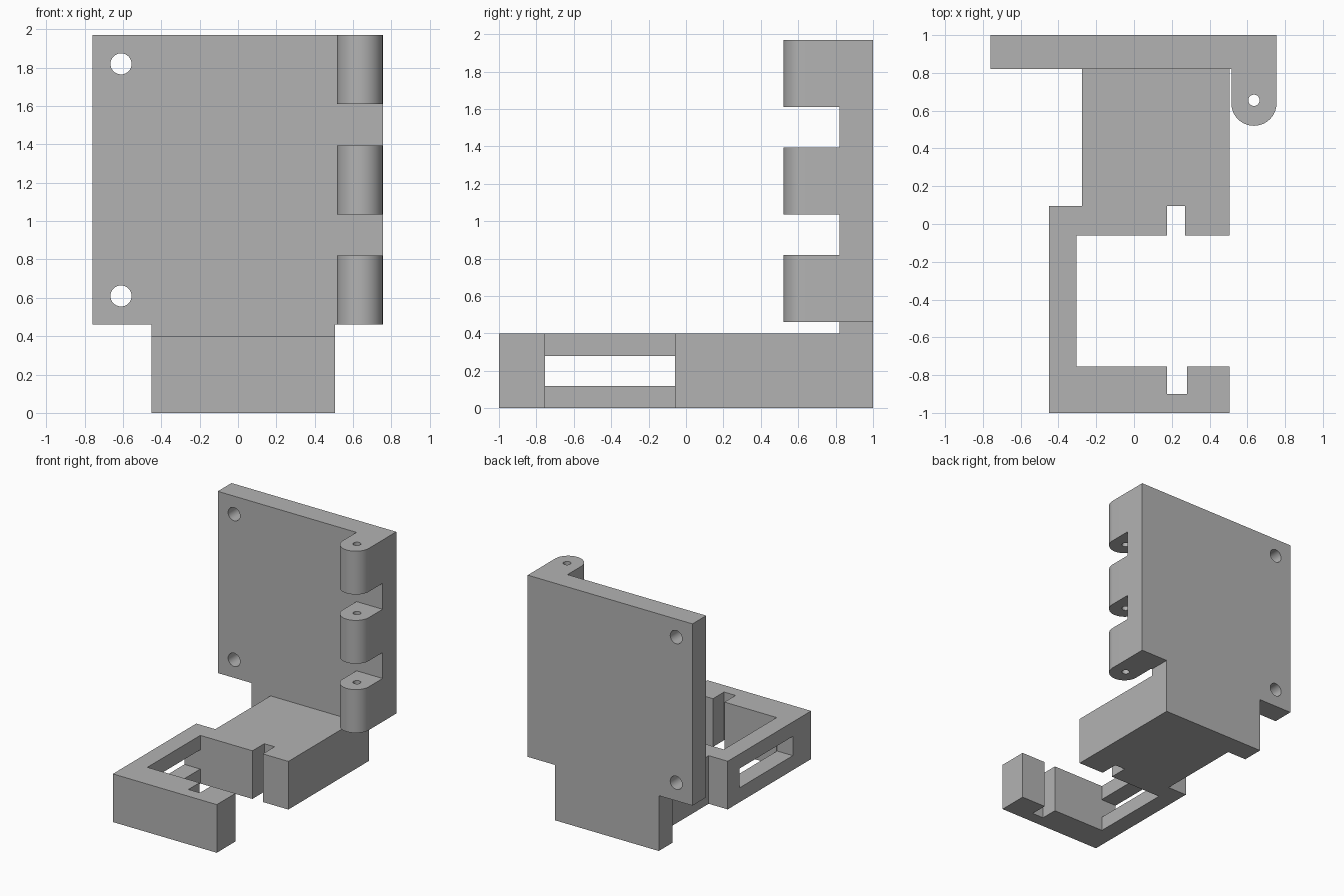
import bpy, bmesh, math
from mathutils import Matrix

if "Cube" in bpy.data.objects:
    bpy.data.objects.remove(bpy.data.objects["Cube"])

grey = bpy.data.materials.new("plain grey")
grey.diffuse_color = (0.45, 0.45, 0.45, 1)
grey.use_nodes = True
grey.node_tree.nodes["Principled BSDF"].inputs["Base Color"].default_value = grey.diffuse_color

# Profile plane -> columns are the local u, v, w axes
PLANES = {
    "xy": Matrix(((1, 0, 0), (0, 1, 0), (0, 0, 1))),
    "xz": Matrix(((1, 0, 0), (0, 0, -1), (0, 1, 0))),
    "yz": Matrix(((0, 0, 1), (1, 0, 0), (0, 1, 0))),
}


def rect(u0, u1, v0, v1):
    return [(u0, v0), (u1, v0), (u1, v1), (u0, v1)]


def arc(cu, cv, r, a0=0, a1=360, n=32):
    """Points along an arc; a full circle omits its repeated end point."""
    count = n if a1 - a0 == 360 else n + 1
    angles = [math.radians(a0 + (a1 - a0) * i / n) for i in range(count)]
    return [(cu + r * math.cos(a), cv + r * math.sin(a)) for a in angles]


def extrude(name, plane, loops, lo, hi):
    """Fill an outline (first loop) with holes (the rest) and extrude it from lo to hi."""
    curve = bpy.data.curves.new(name, "CURVE")
    curve.dimensions = "2D"
    curve.fill_mode = "BOTH"
    curve.extrude = abs(hi - lo) / 2
    for loop in loops:
        spline = curve.splines.new("POLY")
        spline.points.add(len(loop) - 1)
        for point, (u, v) in zip(spline.points, loop):
            point.co = (u, v, 0, 1)
        spline.use_cyclic_u = True
    obj = bpy.data.objects.new(name, curve)
    bpy.context.collection.objects.link(obj)
    bpy.ops.object.select_all(action="DESELECT")
    obj.select_set(True)
    bpy.context.view_layer.objects.active = obj
    bpy.ops.object.convert(target="MESH")
    obj = bpy.context.object
    obj.name = name

    # Place the profile and weld caps to sides
    axes = PLANES[plane]
    centre = axes.col[2] * (lo + hi) / 2
    if plane == "xz":
        centre = -centre
    bm = bmesh.new()
    bm.from_mesh(obj.data)
    bmesh.ops.transform(bm, matrix=Matrix.Translation(centre) @ axes.to_4x4(), verts=bm.verts)
    bmesh.ops.remove_doubles(bm, verts=bm.verts, dist=1e-4)
    bmesh.ops.recalc_face_normals(bm, faces=bm.faces)
    bm.to_mesh(obj.data)
    bm.free()
    obj.data.materials.clear()
    obj.data.materials.append(grey)
    bpy.ops.object.shade_smooth_by_angle(angle=math.radians(30))
    return obj


# Upright plate with narrower foot and two screw holes
L, R, FL, FR = -0.76, 0.755, -0.45, 0.505
plate = [(FL, 0), (FR, 0), (FR, 0.46), (R, 0.46), (R, 1.97),
         (L, 1.97), (L, 0.46), (FL, 0.46)]
extrude("upright_plate", "xz",
        [plate, arc(-0.61, 0.61, 0.055), arc(-0.61, 1.82, 0.055)], 0.82, 1.0)

# Hinge knuckles with pin holes
knuckle = [(R, 0.82), (0.515, 0.82)] + arc(0.635, 0.64, 0.12, 180, 360)
for i, z in enumerate((0.46, 1.035, 1.61)):
    extrude(f"hinge_knuckle_{i + 1}", "xy",
            [knuckle, arc(0.635, 0.655, 0.03, n=24)], z, z + 0.36)

# Base block, notched at its front
A = -0.305
block = [(A, -0.06), (0.175, -0.06), (0.175, 0.095), (0.27, 0.095), (0.27, -0.06),
         (FR, -0.06), (FR, 0.82), (-0.275, 0.82), (-0.275, 0.095), (A, 0.095)]
extrude("base_block", "xy", [block], 0, 0.4)

# Side arm with a long slot
extrude("side_arm", "yz",
        [rect(-1, 0.095, 0, 0.4), rect(-0.76, -0.06, 0.12, 0.28)], FL, A)

# Front bar, notched on its inner side
bar = [(A, -1), (FR, -1), (FR, -0.755), (0.28, -0.755), (0.28, -0.9),
       (0.175, -0.9), (0.175, -0.755), (A, -0.755)]
extrude("front_bar", "xy", [bar], 0, 0.4)
